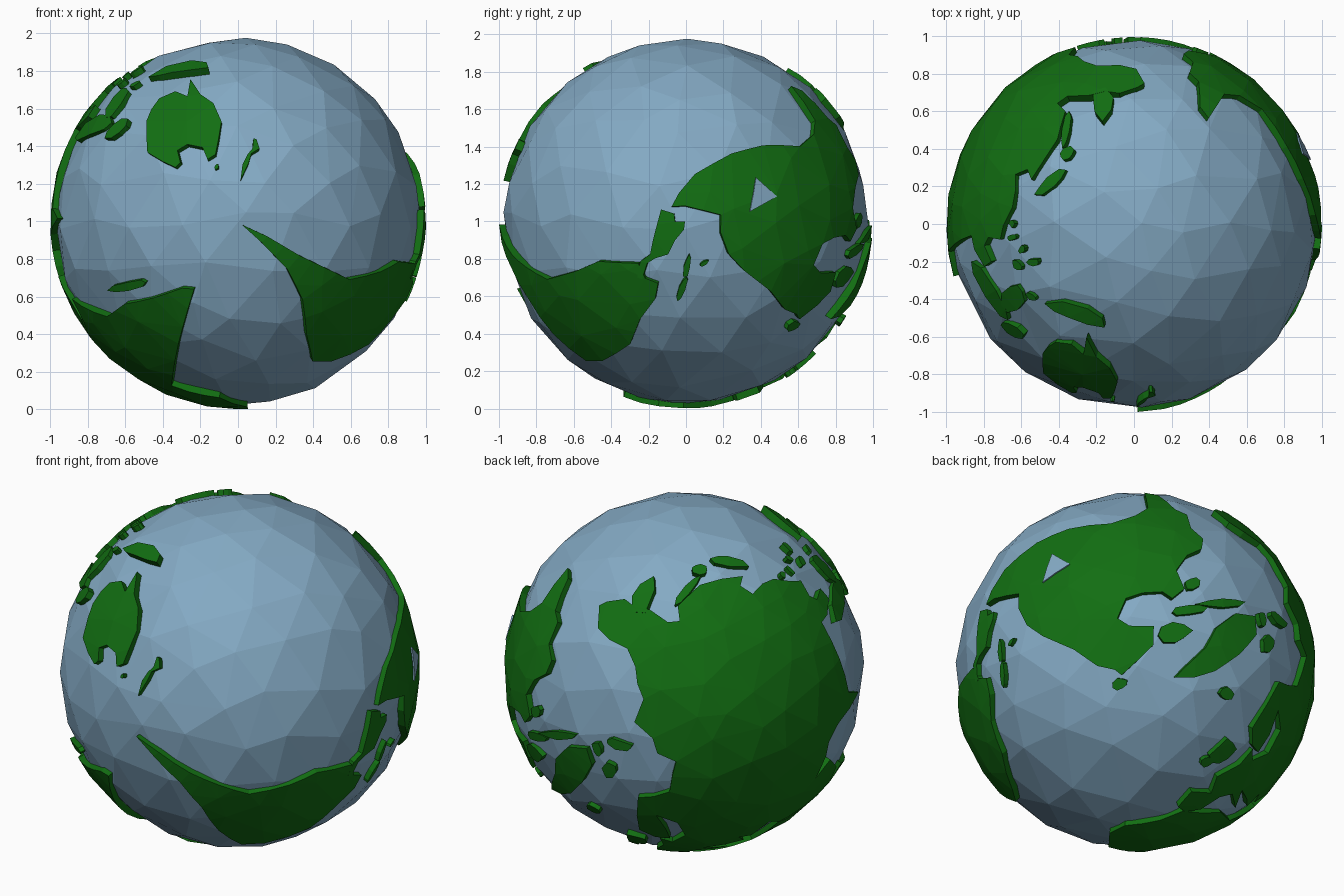
import bpy, bmesh, math, random
from mathutils import Vector
from mathutils.geometry import delaunay_2d_cdt

if "Cube" in bpy.data.objects:
    bpy.data.objects.remove(bpy.data.objects["Cube"])

random.seed(4)
CENTRE = Vector((0, 0, 1))


def material(name, rgb):
    m = bpy.data.materials.new(name)
    m.diffuse_color = (*rgb, 1)
    m.use_nodes = True
    m.node_tree.nodes["Principled BSDF"].inputs["Base Color"].default_value = m.diffuse_color
    return m


sea = material("sea_blue", (0.23, 0.40, 0.55))
green = material("land_green", (0.006, 0.155, 0.006))

# Drafting views: centre x, centre y, units per radius, azimuth, elevation
VIEWS = {"front": (238.5, 222, 187.6, -90, 0), "right": (686, 222, 187.6, 0, 0),
         "top": (1134.5, 224.5, 187.6, -90, 90), "rear": (683, 671, 180, 125, 25),
         "under": (1137.5, 670, 180, 55, -30)}


def on_view(view, pts):
    """Project drafting points of one view onto the unit sphere."""
    cx, cy, s, az, el = VIEWS[view]
    az, el = math.radians(az), math.radians(el)
    flat = Vector((math.cos(az), math.sin(az), 0))
    right = Vector((-math.sin(az), math.cos(az), 0))
    z = Vector((0, 0, 1))
    up = z * math.cos(el) - flat * math.sin(el)
    out = flat * math.cos(el) + z * math.sin(el)
    res = []
    for x, y in pts:
        u, v = (x - cx) / s, (cy - y) / s
        d = math.sqrt(max(0.0, 1 - u * u - v * v))
        res.append((right * u + up * v + out * d).normalized())
    return res


def geo(pts):
    """Latitude / longitude onto the sphere, whose axis lies along y."""
    res = []
    for lat, lon in pts:
        t = math.radians(-25 + 1.1 * lat + (0.0055 * (lat - 30) ** 2 if lat > 30 else 0))
        a = math.radians(lon - 166)
        res.append(Vector((math.sin(a) * math.cos(t), math.sin(t), math.cos(a) * math.cos(t))))
    return res


def plate(name, outline, mat=green, top=1.0, base=0.945):
    """Raised patch of crust: triangulated coastline with low-poly interior."""
    ring = []
    for i, p in enumerate(outline):
        q = outline[(i + 1) % len(outline)]
        if (q - p).length < 1e-4:
            continue
        n = max(1, math.ceil(p.angle(q) / 0.16))
        ring += [p.lerp(q, k / n).normalized() for k in range(n)]
    c = sum(ring, Vector()).normalized()
    e1 = c.orthogonal().normalized()
    e2 = c.cross(e1)

    def flatten(p):
        a = p.angle(c)
        t = (p - c * p.dot(c))
        return Vector((t.dot(e1), t.dot(e2))).normalized() * a

    def lift(v):
        a = v.length
        if a < 1e-6:
            return c.copy()
        return c * math.cos(a) + (e1 * v.x + e2 * v.y) * (math.sin(a) / a)

    flat = [flatten(p) for p in ring]
    n = len(flat)
    step = 0.22
    for i in range(-8, 9):
        for j in range(-8, 9):
            g = Vector(((i + 0.5 * (j % 2)) * step + random.uniform(-.05, .05),
                        j * step * 0.87 + random.uniform(-.05, .05)))
            if min((g - f).length for f in flat[:n]) > 0.07:
                flat.append(g)
    vs, _, fs, *_ = delaunay_2d_cdt(flat, [], [list(range(n))], 1, 1e-5)
    bm = bmesh.new()
    bv = [bm.verts.new(lift(v) * base) for v in vs]
    for f in fs:
        bm.faces.new([bv[i] for i in f])
    loose = [v for v in bm.verts if not v.link_faces]
    bmesh.ops.delete(bm, geom=loose, context="VERTS")
    ext = bmesh.ops.extrude_face_region(bm, geom=bm.faces[:])
    for v in ext["geom"]:
        if isinstance(v, bmesh.types.BMVert):
            v.co = v.co.normalized() * top
    bmesh.ops.recalc_face_normals(bm, faces=bm.faces[:])
    me = bpy.data.meshes.new(name)
    bm.to_mesh(me)
    bm.free()
    me.materials.append(mat)
    ob = bpy.data.objects.new(name, me)
    ob.location = CENTRE
    bpy.context.collection.objects.link(ob)


def islands(name, view, specs):
    """Jagged ellipses: x, y, half length, half width, angle."""
    for k, (x, y, a, b, ang) in enumerate(specs):
        r = math.radians(ang)
        pts = []
        for i in range(8):
            t = i * math.tau / 8
            m = random.uniform(0.75, 1.2)
            u, v = a * m * math.cos(t), b * m * math.sin(t)
            pts.append((x + u * math.cos(r) - v * math.sin(r), y - u * math.sin(r) - v * math.cos(r)))
        plate(f"{name}_{k + 1}", on_view(view, pts), top=0.995)


# Faceted ocean ball with slightly irregular triangles
bpy.ops.mesh.primitive_ico_sphere_add(subdivisions=3, radius=0.978, location=CENTRE)
ocean = bpy.context.object
ocean.name = "ocean_ball"
ocean.data.materials.append(sea)
for v in ocean.data.vertices:
    j = Vector([random.uniform(-.055, .055) for _ in range(3)])
    v.co = (v.co + j).normalized() * 0.978

# Australia and its neighbours
plate("southern_island_continent", on_view("front", [
    (191, 80), (201, 95), (214, 104), (222, 122), (219, 140), (216, 155), (208, 160), (203, 148),
    (188, 145), (178, 151), (181, 163), (176, 168), (163, 162), (148, 153), (147, 135), (147, 122),
    (152, 110), (160, 99), (176, 92), (188, 97)]))
plate("curved_southern_isles", on_view("front", [
    (241, 181), (243, 165), (248, 155), (253, 149), (254, 139), (257, 140), (260, 149), (252, 154),
    (249, 164)]))
plate("long_tropical_island", on_view("top", [
    (1045, 304), (1063, 302), (1088, 309), (1103, 319), (1105, 328), (1088, 325), (1069, 318), (1055, 312)]))

# South America
plate("south_western_continent",
      on_view("front", [(242, 225), (268, 237), (300, 256), (325, 268), (350, 280)])
      + on_view("right", [(575, 272), (598, 262), (638, 264), (645, 279), (658, 284), (655, 300),
                          (640, 320), (630, 345), (602, 362)])
      + on_view("front", [(313, 362), (307, 335), (303, 300), (288, 270), (262, 243)]))

# North America and the land bridge
plate("north_western_continent", on_view("under", [
    (1137, 495), (1150, 497), (1165, 510), (1177, 515), (1180, 528), (1192, 538), (1190, 548),
    (1175, 555), (1164, 570), (1172, 588), (1160, 598), (1150, 592), (1130, 594), (1114, 600),
    (1106, 620), (1118, 627), (1142, 626), (1142, 645), (1128, 660), (1112, 676), (1105, 671),
    (1088, 668), (1065, 653), (1035, 641), (1020, 631), (1012, 615), (1012, 600), (990, 606),
    (983, 612), (988, 598), (1000, 577), (1030, 549), (1060, 534), (1100, 527), (1125, 518), (1138, 510)]))
plate("land_bridge", on_view("right", [
    (661, 210), (674, 214), (675, 222), (685, 222), (684, 230), (675, 241), (668, 255), (655, 259),
    (647, 264), (642, 280), (637, 278), (640, 262), (650, 255), (653, 240)]))
plate("inland_triangle", on_view("right", [(750, 212), (756, 178), (777, 197)]), sea, 1.004, 0.996)
plate("large_arctic_island", on_view("under", [
    (1165, 676), (1175, 665), (1195, 645), (1205, 625), (1225, 610), (1245, 612), (1247, 630),
    (1230, 650), (1205, 668), (1185, 675)]))

# Eurasia: eastern coast, Arctic coast, then west and south
east = on_view("top", [
    (962, 240), (972, 236), (975, 250), (985, 267), (992, 262), (985, 246), (989, 238), (1001, 240),
    (1004, 226), (1013, 208), (1016, 192), (1016, 175), (1028, 170), (1032, 180), (1045, 160),
    (1058, 140), (1066, 112), (1058, 104), (1068, 97), (1090, 96), (1106, 92), (1120, 94),
    (1138, 88), (1145, 84)])
north = on_view("rear", [(596, 630), (607, 641), (625, 650), (633, 668), (635, 685), (641, 700)])
west = geo([
    (76, 98), (73, 82), (72, 70), (68, 66), (68, 55), (67, 44), (69, 35), (71, 26), (67, 13), (62, 5),
    (58, 8), (56, 13), (60, 18), (65, 23), (60, 26), (55, 20), (54, 11), (57, 9), (53, 5), (49, -3),
    (44, -1), (43, -9), (37, -9), (36, -5), (38, 0), (43, 4), (44, 9), (38, 16), (45, 13), (41, 19),
    (37, 23), (41, 26), (37, 27), (36, 36), (31, 34)])
south = geo([
    (28, 35), (13, 44), (15, 52), (22, 59), (25, 56), (30, 49), (27, 53), (25, 62), (25, 67), (21, 72),
    (8, 77), (15, 80)])
plate("great_eastern_continent", east + north + west + south)
plate("eastern_peninsula", on_view("top", [
    (1093, 92), (1106, 88), (1114, 98), (1112, 110), (1103, 122), (1095, 112)]))

# Africa
plate("southern_great_continent", geo([
    (36, -6), (37, 10), (31, 20), (31, 34), (28, 34), (12, 43), (11, 51), (-5, 40), (-15, 40),
    (-25, 34), (-34, 26), (-36, 19), (-17, 12), (-2, 9), (5, 8), (5, 2), (5, -8), (15, -17), (22, -17), (30, -10)]))

# Smaller islands, grouped by region
islands("south_sea_isle", "front", [
    (217, 167, 3, 2, 60), (128, 287, 20, 5, 12), (116, 129, 15, 6, 40)])
islands("tropical_isle", "top", [
    (1013, 298, 14, 11, 70), (1031, 298, 6, 3, 150), (991, 294, 32, 6, -58), (1033, 263, 6, 4, 0),
    (1017, 266, 4, 6, 40), (1012, 238, 5, 3, 20), (1012, 224, 4, 3, 90), (1022, 250, 4, 3, 60)])
islands("eastern_isle", "top", [
    (1051, 182, 18, 6, 38), (1067, 154, 9, 6, 30), (1066, 130, 18, 4, 80)])
islands("western_isle", "right", [
    (687, 268, 12, 3, 80), (682, 290, 13, 3, 70), (705, 264, 5, 2, 30)])
islands("arctic_isle", "under", [
    (1163, 632, 17, 11, 10), (1178, 608, 18, 5, 10), (1212, 600, 24, 5, 5), (1180, 582, 9, 6, 20),
    (1111, 685, 8, 6, 30), (1219, 690, 7, 7, 0), (1254, 615, 9, 4, 100), (1261, 638, 9, 6, 60),
    (1272, 614, 13, 4, -40), (1219, 748, 15, 9, 45), (1203, 758, 6, 5, 30)])
